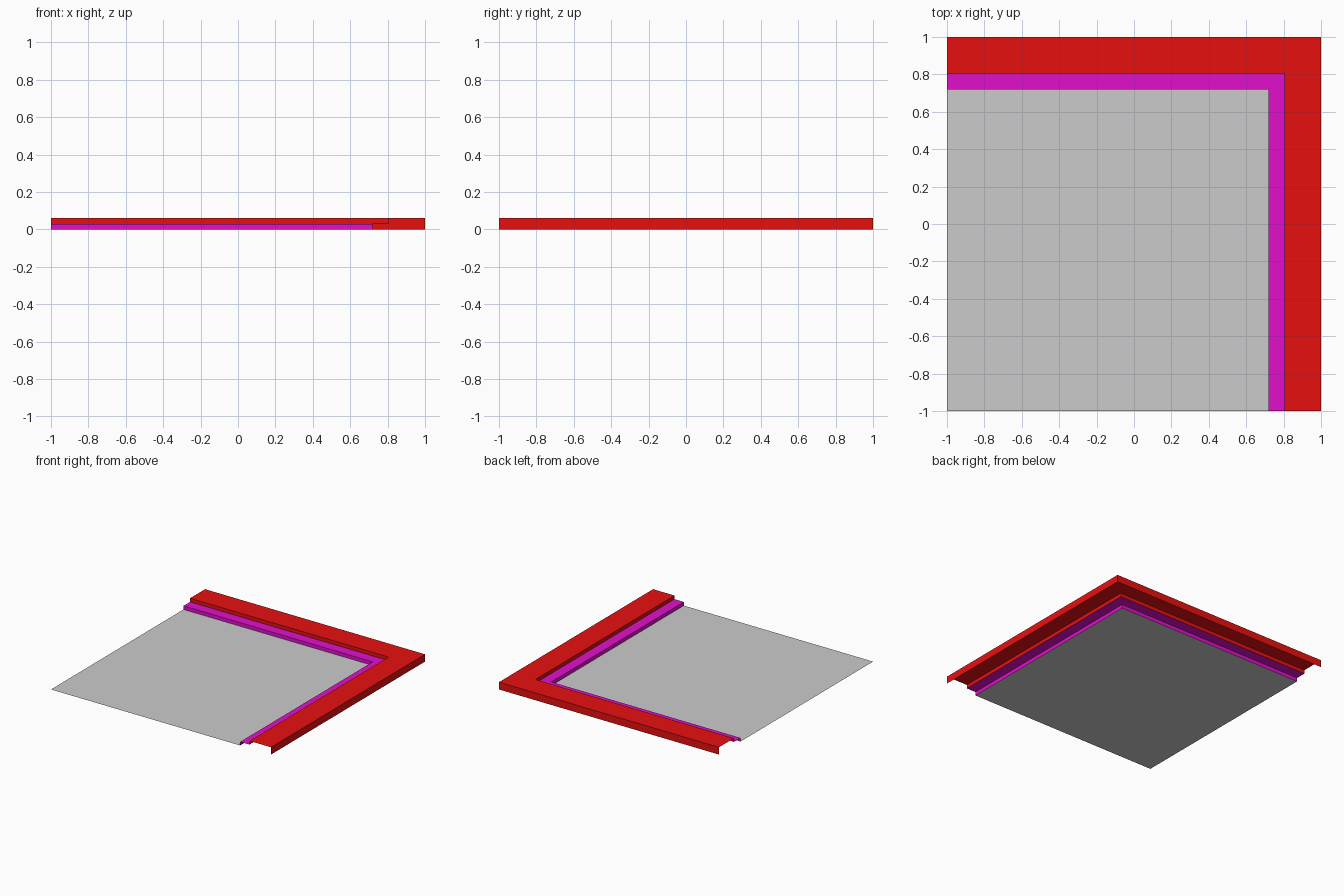
import bpy

if "Cube" in bpy.data.objects:
    bpy.data.objects.remove(bpy.data.objects["Cube"])

RIM, STEP, TOP, MID = 0.805, 0.72, 0.06, 0.03


def material(name, color):
    mat = bpy.data.materials.new(name)
    mat.diffuse_color = color
    mat.use_nodes = True
    mat.node_tree.nodes["Principled BSDF"].inputs["Base Color"].default_value = mat.diffuse_color
    return mat


def add_mesh(name, verts, faces, mat=None):
    mesh = bpy.data.meshes.new(name)
    mesh.from_pydata(verts, [], faces)
    if mat:
        mesh.materials.append(mat)
    obj = bpy.data.objects.new(name, mesh)
    bpy.context.collection.objects.link(obj)
    return obj


def corner_strip(name, profile, mat):
    """Sweep an open (offset, height) profile around the mitred back right corner."""
    verts, faces = [], []
    for c, z in profile:
        verts += [(-1, c, z), (c, c, z), (c, -1, z)]
    for i in range(len(profile) - 1):
        for k in range(2):
            a, b = 3 * i + k, 3 * (i + 1) + k
            faces.append((a, b, b + 1, a + 1))
    return add_mesh(name, verts, faces, mat)


red = material("red", (0.8, 0.005, 0.005, 1))
magenta = material("magenta", (0.75, 0.005, 0.6, 1))

# Raised outer border: outer wall, top and inner riser, open underneath
corner_strip("outer_border", [(1, 0), (1, TOP), (RIM, TOP), (RIM, MID)], red)

# Lower inner step: tread and riser
corner_strip("inner_step", [(RIM, MID), (STEP, MID), (STEP, 0)], magenta)

# Flat floor
add_mesh("floor", [(-1, -1, 0), (STEP, -1, 0), (STEP, STEP, 0), (-1, STEP, 0)],
         [(0, 1, 2, 3)])
